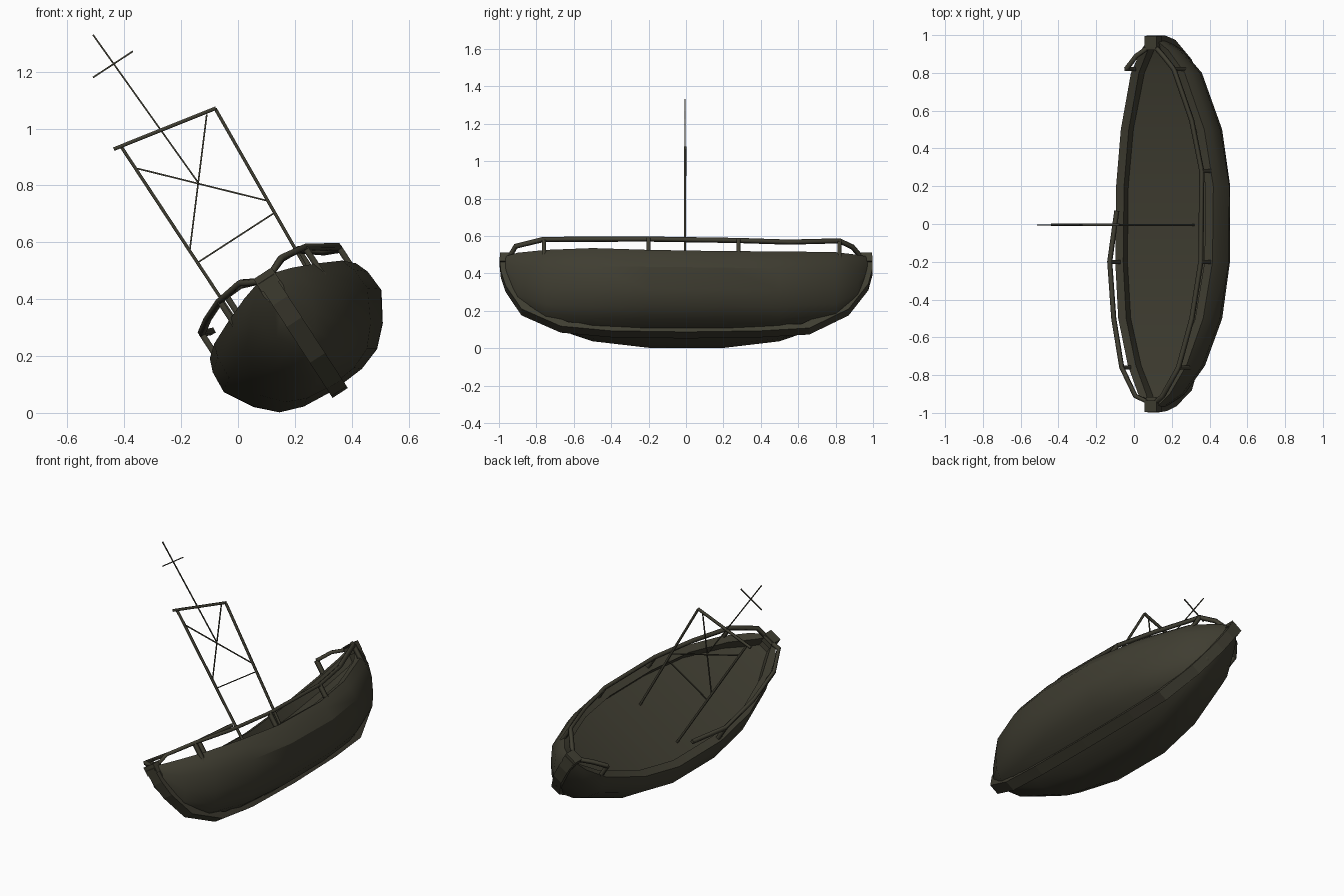
import bpy, bmesh, math
from mathutils import Vector

cube = bpy.data.objects.get("Cube")
if cube:
    bpy.data.objects.remove(cube, do_unlink=True)

# One weathered dark olive material
olive = bpy.data.materials.new("dark_olive")
olive.use_nodes = True
colour = (0.05, 0.047, 0.031, 1)
olive.diffuse_color = colour
olive.node_tree.nodes["Principled BSDF"].inputs["Base Color"].default_value = colour

HEEL = math.radians(-33)


def place(obj, heeled=True):
    bpy.context.collection.objects.link(obj)
    obj.data.materials.append(olive)
    if heeled:
        obj.rotation_euler.y = HEEL
        obj.location = (0.285, 0, 0.185)
    return obj


def loft(name, rings, smooth):
    """Skin a row of closed rings and cap both ends."""
    bm = bmesh.new()
    rows = [[bm.verts.new(p) for p in ring] for ring in rings]
    n = len(rows[0])
    for a, b in zip(rows, rows[1:]):
        for i in range(n):
            j = (i + 1) % n
            bm.faces.new((a[i], a[j], b[j], b[i]))
    bm.faces.new(rows[0])
    bm.faces.new(rows[-1])
    bmesh.ops.recalc_face_normals(bm, faces=bm.faces)
    mesh = bpy.data.meshes.new(name)
    bm.to_mesh(mesh)
    bm.free()
    obj = place(bpy.data.objects.new(name, mesh))
    if smooth:
        bpy.ops.object.select_all(action='DESELECT')
        obj.select_set(True)
        bpy.context.view_layer.objects.active = obj
        bpy.ops.object.shade_smooth_by_angle(angle=math.radians(32))
    return obj


def bars(name, paths, radius, heeled=True):
    """Square bars following straight-segment paths."""
    curve = bpy.data.curves.new(name, 'CURVE')
    curve.dimensions = '3D'
    curve.bevel_depth = radius
    curve.bevel_resolution = 0
    curve.use_fill_caps = True
    for path in paths:
        spline = curve.splines.new('POLY')
        spline.points.add(len(path) - 1)
        for point, co in zip(spline.points, path):
            point.co = (*co, 1)
            point.tilt = math.pi / 4
    return place(bpy.data.objects.new(name, curve), heeled)


# Hull: y, half beam, keel height, rim height
stations = [(-0.965, 0.04, 0.2, 0.345), (-0.9, 0.115, 0.065, 0.325),
            (-0.75, 0.205, -0.045, 0.29), (-0.5, 0.29, -0.1, 0.25),
            (-0.2, 0.33, -0.117, 0.215), (0.2, 0.33, -0.117, 0.207),
            (0.5, 0.285, -0.1, 0.232), (0.8, 0.19, -0.03, 0.285),
            (0.92, 0.1, 0.08, 0.32), (0.97, 0.035, 0.2, 0.345)]
# Section: fraction of beam, fraction of depth, from rim to bottom
section = [(0.93, 1), (0.985, 0.86), (1, 0.63), (0.82, 0.32),
           (0.62, 0.12), (0.37, 0.03)]
LEAN = -0.012  # the worn shell sits slightly to one side of the keel
rings = []
for y, beam, keel, rim in stations:
    vee = 1 + 1.4 * y ** 4
    lean = LEAN * (1 - y * y)
    side = [(beam * w ** vee, keel + (rim - keel) * t) for w, t in section]
    inner = max(side[0][0] - 0.05, side[0][0] * 0.5)
    side = [(inner * 1.06, rim - 0.065), (inner, rim)] + side
    ring = side + [(0, keel)] + [(-x, z) for x, z in reversed(side)]
    rings.append([(x + lean, y, z) for x, z in ring])
loft("hull", rings, True)

# Keel and stem posts in one continuous timber
keel_line = [(-0.965, 0.36), (-0.998, 0.34), (-0.99, 0.25), (-0.965, 0.16),
             (-0.88, 0.01), (-0.67, -0.1), (-0.4, -0.13), (0, -0.137),
             (0.4, -0.13), (0.66, -0.112), (0.87, 0.01), (0.975, 0.17),
             (0.998, 0.27), (0.998, 0.35), (0.97, 0.365)]
rings = []
for y, z in keel_line:
    inward = Vector((0, -y, 0.3 - z)).normalized() * 0.05
    rings.append([(-0.032, y, z), (0.032, y, z),
                  Vector((0.032, y, z)) + inward, Vector((-0.032, y, z)) + inward])
loft("keel_timber", rings, False)

# Stem heads
for name, y in (("bow_head", -0.965), ("stern_head", 0.965)):
    loft(name, [[(x, y + dy, z) for x, z in
                 ((-0.038, 0.31), (0.038, 0.31), (0.038, 0.365), (-0.038, 0.365))]
                for dy in (-0.03, 0.03)], False)

# Rails: unbroken and sagging on the left, broken midships on the right
left = [(0.03, -0.94, 0.35), (0.085, -0.91, 0.375), (0.175, -0.76, 0.36),
        (0.235, -0.5, 0.322), (0.275, -0.2, 0.297), (0.275, 0.28, 0.288),
        (0.225, 0.55, 0.31), (0.15, 0.82, 0.367), (0.085, 0.89, 0.37),
        (0.03, 0.93, 0.35)]
right_bow = [(-0.03, -0.94, 0.35), (-0.085, -0.91, 0.38), (-0.18, -0.76, 0.365),
             (-0.25, -0.5, 0.335), (-0.295, -0.2, 0.305), (-0.26, 0.07, 0.29)]
right_stern = [(-x, y, z) for x, y, z in left[7:]]
bars("left_rail", [left], 0.014)
bars("right_rail", [right_bow, right_stern], 0.014)


def posts(points):
    return [[(x, y, z - 0.12), (x, y, z)] for x, y, z in points]


bars("left_rail_posts", posts([left[i] for i in (2, 4, 5, 7)]), 0.015)
bars("right_rail_posts", posts([right_bow[2], right_bow[4], right_stern[0]]), 0.015)


# Mast frame, standing across the hull
def flat(*pairs):
    return [(x, -0.005, z) for x, z in pairs]


bars("mast_legs", [flat((0.08, 0.19), (-0.41, 0.935)),
                   flat((0.33, 0.352), (-0.08, 1.07))], 0.008, False)
bars("mast_top_bar", [flat((-0.437, 0.928), (-0.078, 1.072))], 0.009, False)
bars("mast_braces", [flat((-0.11, 1.05), (-0.17, 0.57)),
                     flat((-0.355, 0.86), (0.108, 0.745)),
                     flat((-0.14, 0.53), (0.13, 0.705))], 0.004, False)
bars("topmast", [flat((-0.51, 1.33), (-0.14, 0.81)),
                 flat((-0.51, 1.18), (-0.37, 1.272))], 0.004, False)
